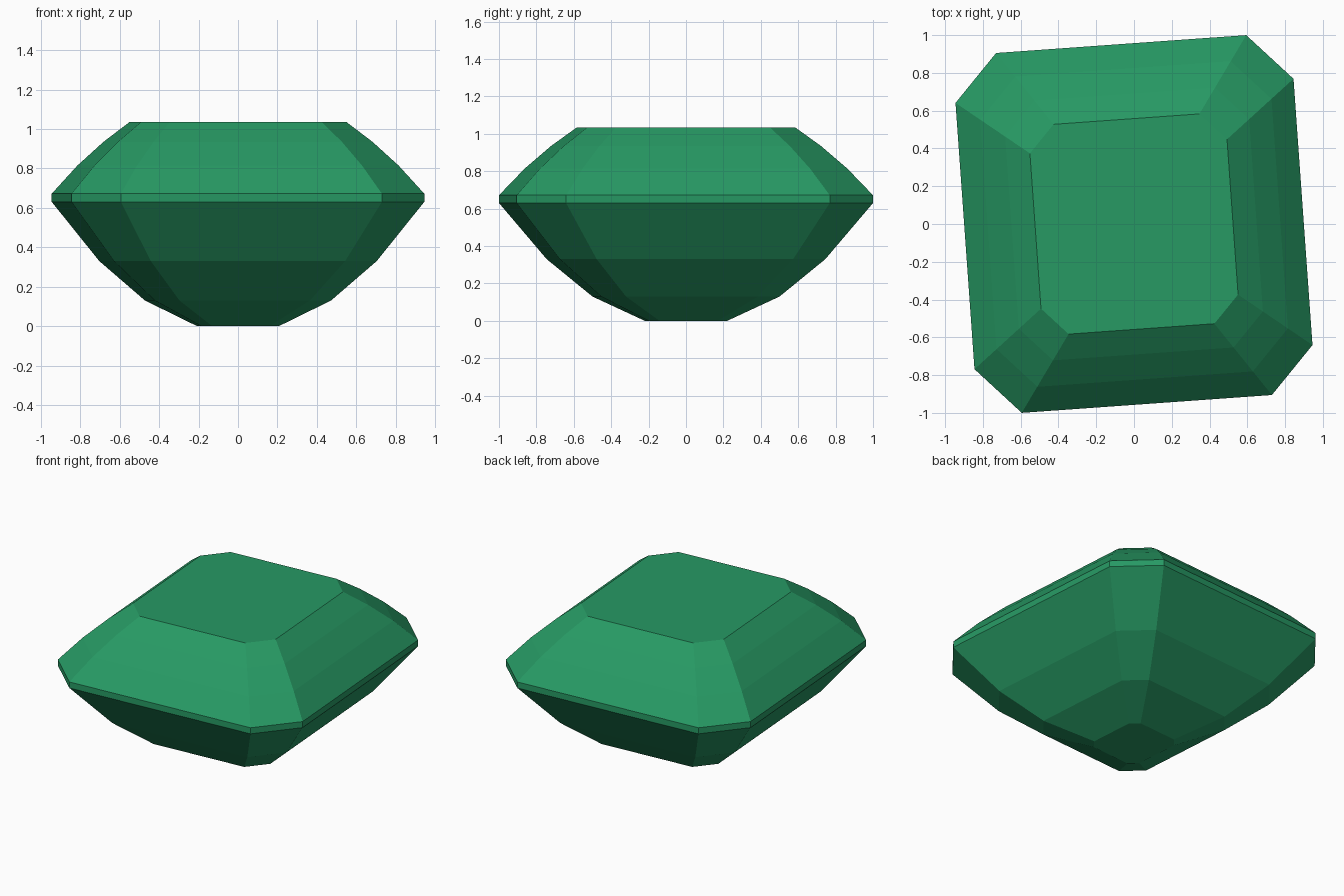
import bpy, bmesh, math

if "Cube" in bpy.data.objects:
    bpy.data.objects.remove(bpy.data.objects["Cube"])

# Colour
green = bpy.data.materials.new("emerald green")
green.diffuse_color = (0.020, 0.320, 0.127, 1)
green.use_nodes = True
green.node_tree.nodes["Principled BSDF"].inputs["Base Color"].default_value = green.diffuse_color

# Cut-corner outline of the gem, turned slightly about z
HX, HY, CUT, TURN = 0.897, 0.955, 0.74, math.radians(4.08)
quarter = [(HX, HY * CUT), (HX * CUT, HY)]
outline = (quarter + [(-x, y) for x, y in reversed(quarter)]
           + [(-x, -y) for x, y in quarter]
           + [(x, -y) for x, y in reversed(quarter)])
c, s = math.cos(TURN), math.sin(TURN)
outline = [(x * c - y * s, x * s + y * c) for x, y in outline]

# Step-cut levels (height, outline scale): pavilion, girdle, crown, table
levels = [(0.0, 0.22), (0.13, 0.50), (0.33, 0.745), (0.63, 1.0),
          (0.672, 1.0), (0.815, 0.862), (0.935, 0.722), (1.035, 0.583)]

# Gem: stacked rings joined by flat facets
bm = bmesh.new()
rings = [[bm.verts.new((x * k, y * k, z)) for x, y in outline] for z, k in levels]
for low, high in zip(rings, rings[1:]):
    for i in range(8):
        j = (i + 1) % 8
        bm.faces.new((low[i], low[j], high[j], high[i]))
bm.faces.new(rings[0][::-1])
bm.faces.new(rings[-1])
bmesh.ops.recalc_face_normals(bm, faces=bm.faces)
mesh = bpy.data.meshes.new("gem")
bm.to_mesh(mesh)
bm.free()
mesh.materials.append(green)
bpy.context.collection.objects.link(bpy.data.objects.new("gem", mesh))
